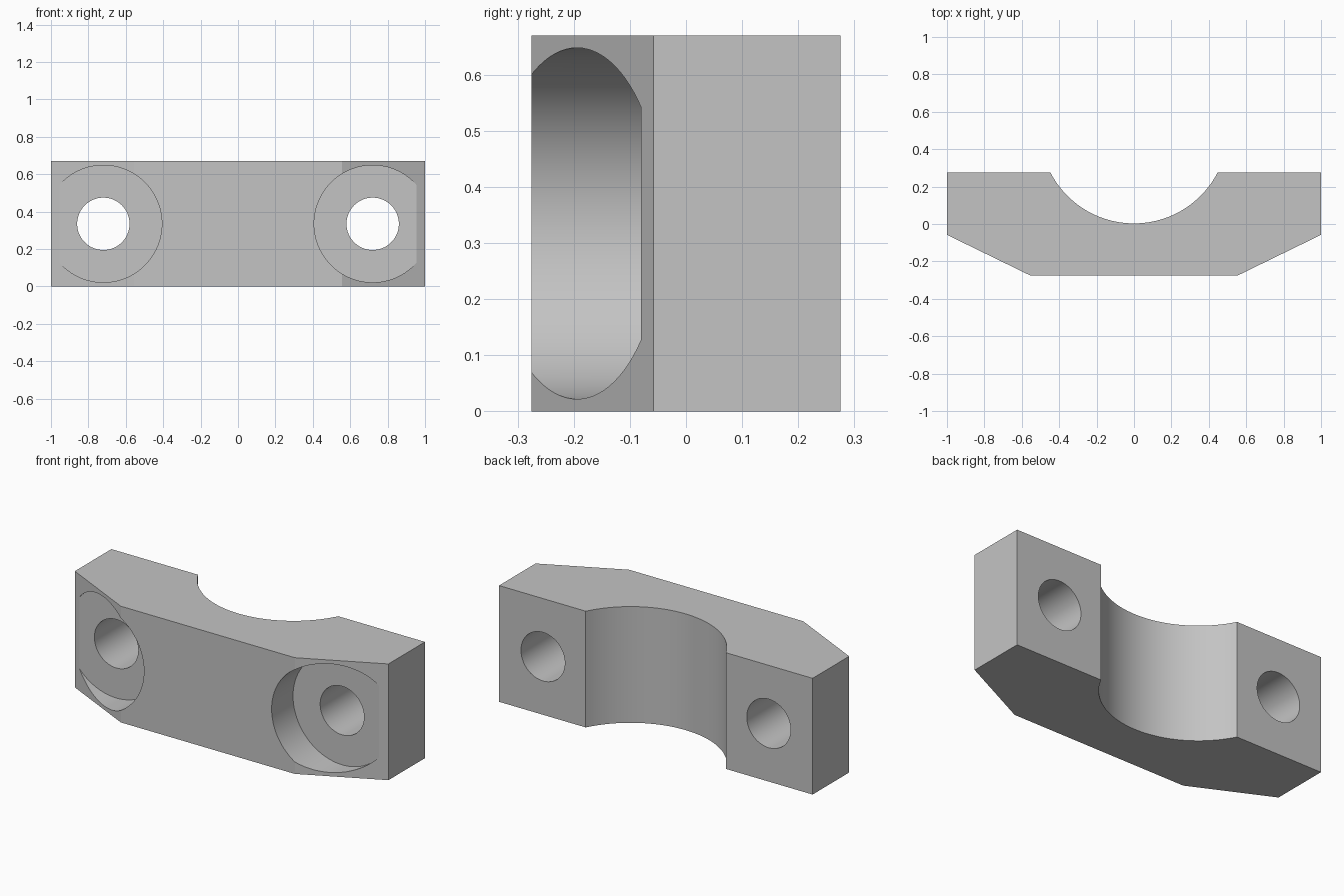
import bpy, bmesh, math
from mathutils import Matrix

if "Cube" in bpy.data.objects:
    bpy.data.objects.remove(bpy.data.objects["Cube"])

HEIGHT = 0.67
BACK, FRONT = 0.275, -0.275
BOLT_X = 0.72

grey = bpy.data.materials.new("plain grey")
grey.use_nodes = True
colour = (0.55, 0.55, 0.55, 1)
grey.diffuse_color = colour
grey.node_tree.nodes["Principled BSDF"].inputs["Base Color"].default_value = colour


def make_object(name, bm):
    bmesh.ops.recalc_face_normals(bm, faces=bm.faces)
    mesh = bpy.data.meshes.new(name)
    bm.to_mesh(mesh)
    bm.free()
    mesh.materials.append(grey)
    obj = bpy.data.objects.new(name, mesh)
    bpy.context.collection.objects.link(obj)
    return obj


def bore(name, x, radius, y0, y1):
    """Cylinder along y used as a cutter."""
    bm = bmesh.new()
    place = Matrix.Translation((x, (y0 + y1) / 2, HEIGHT / 2)) @ Matrix.Rotation(math.pi / 2, 4, "X")
    bmesh.ops.create_cone(bm, cap_ends=True, segments=96, radius1=radius,
                          radius2=radius, depth=y1 - y0, matrix=place)
    obj = make_object(name, bm)
    obj.hide_render = True
    return obj


# Clamp body: half outline mirrored, with the shaft saddle as an arc
half = [(0.447, BACK), (1, BACK), (1, -0.058), (0.555, FRONT)]
outline = half + [(-x, y) for x, y in reversed(half)]
saddle_radius, saddle_y = 0.503, 0.506
sweep = math.asin(0.447 / saddle_radius)
steps = 48
for i in range(1, steps):
    a = -sweep + 2 * sweep * i / steps
    outline.append((saddle_radius * math.sin(a), saddle_y - saddle_radius * math.cos(a)))

bm = bmesh.new()
base = bm.faces.new([bm.verts.new((x, y, 0)) for x, y in outline])
raised = bmesh.ops.extrude_face_region(bm, geom=[base])["geom"]
bmesh.ops.translate(bm, vec=(0, 0, HEIGHT),
                    verts=[v for v in raised if isinstance(v, bmesh.types.BMVert)])
body = make_object("clamp_body", bm)

# Bolt holes and counterbores on both sides
cutters = []
for side, x in (("left", BOLT_X), ("right", -BOLT_X)):
    cutters.append(bore(side + "_counterbore_cutter", x, 0.313, -0.5, -0.08))
    cutters.append(bore(side + "_bolt_hole_cutter", x, 0.14, -0.4, 0.4))

bpy.ops.object.select_all(action="DESELECT")
bpy.context.view_layer.objects.active = body
body.select_set(True)
for cutter in cutters:
    cut = body.modifiers.new(cutter.name, "BOOLEAN")
    cut.operation = "DIFFERENCE"
    cut.solver = "EXACT"
    cut.object = cutter
    bpy.ops.object.modifier_apply(modifier=cut.name)
    bpy.data.objects.remove(cutter)

# Smooth bores and saddle, sharp edges kept
bpy.ops.object.shade_smooth_by_angle(angle=math.radians(20))
